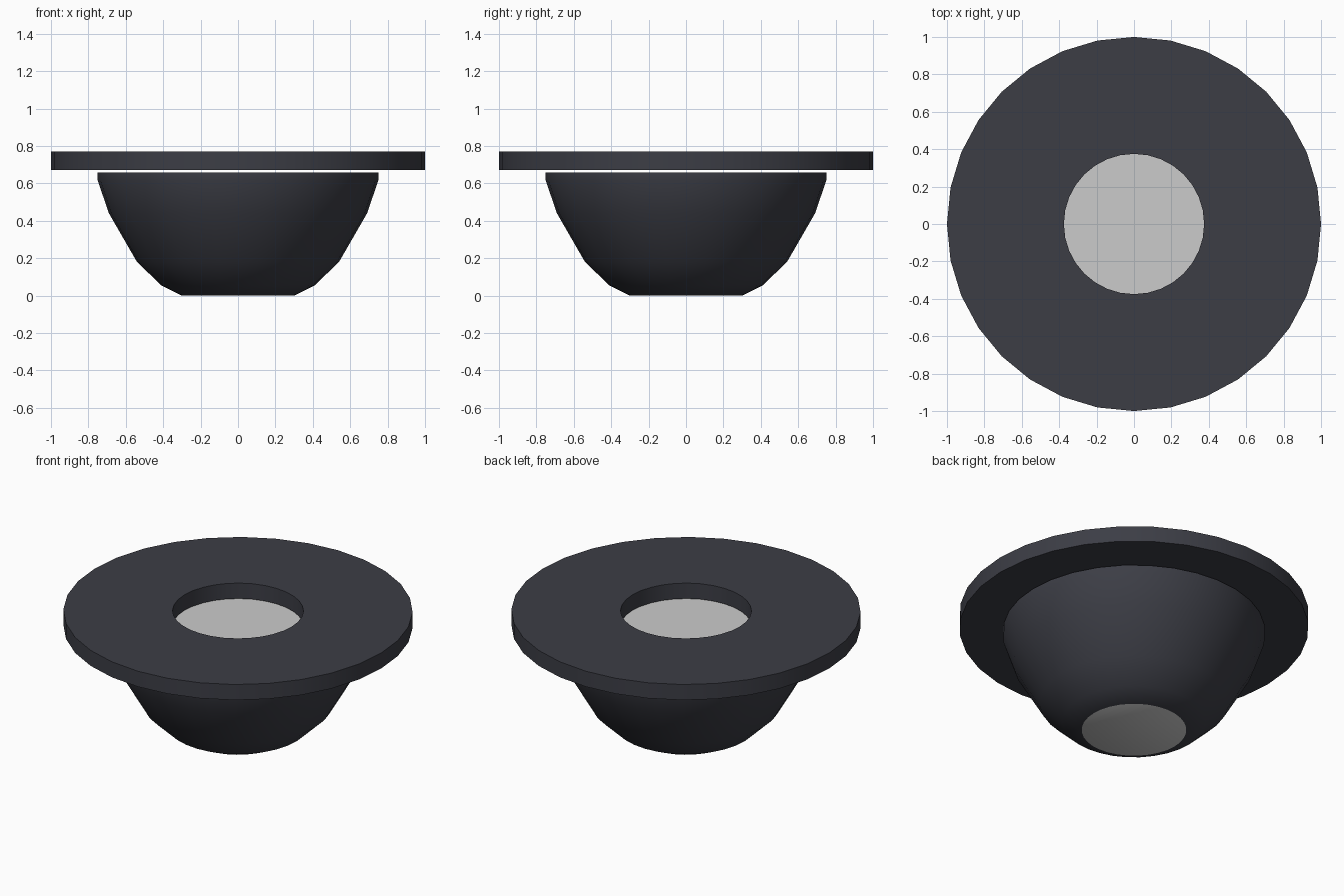
import bpy, math

if "Cube" in bpy.data.objects:
    bpy.data.objects.remove(bpy.data.objects["Cube"])

SIDES = 32


def material(name, color):
    m = bpy.data.materials.new(name)
    m.diffuse_color = (*color, 1)
    m.use_nodes = True
    m.node_tree.nodes["Principled BSDF"].inputs["Base Color"].default_value = m.diffuse_color
    return m


def lathe(name, profile, closed=False, caps=None):
    """Spin an (r, z) profile, listed bottom to top along the outside, around z."""
    verts = [(r * math.cos(2 * math.pi * i / SIDES), r * math.sin(2 * math.pi * i / SIDES), z)
             for r, z in profile for i in range(SIDES)]
    n = len(profile)
    faces = []
    for k in range(n if closed else n - 1):
        a, b = k * SIDES, (k + 1) % n * SIDES
        for i in range(SIDES):
            j = (i + 1) % SIDES
            faces.append((a + i, a + j, b + j, b + i))
    walls = len(faces)
    if not closed:
        faces.append(tuple(reversed(range(SIDES))))
        faces.append(tuple(range((n - 1) * SIDES, n * SIDES)))
    mesh = bpy.data.meshes.new(name)
    mesh.from_pydata(verts, [], faces)
    obj = bpy.data.objects.new(name, mesh)
    bpy.context.collection.objects.link(obj)
    mesh.materials.append(dark)
    if caps:
        mesh.materials.append(caps)
        for p in mesh.polygons[walls:]:
            p.material_index = 1
    bpy.ops.object.select_all(action='DESELECT')
    obj.select_set(True)
    bpy.context.view_layer.objects.active = obj
    bpy.ops.object.shade_smooth_by_angle(angle=math.radians(35))
    return obj


dark = material("dark_slate", (0.045, 0.047, 0.06))
grey = material("light_grey", (0.8, 0.8, 0.8))

# Tapered bowl body with grey flat ends
lathe("bowl", [(0.30, 0), (0.41, 0.055), (0.54, 0.18), (0.69, 0.44),
               (0.75, 0.615), (0.75, 0.658)], caps=grey)

# Flat ring floating just above the bowl
lathe("top_ring", [(0.375, 0.672), (1, 0.672), (1, 0.77), (0.375, 0.77)][::1], closed=True)
